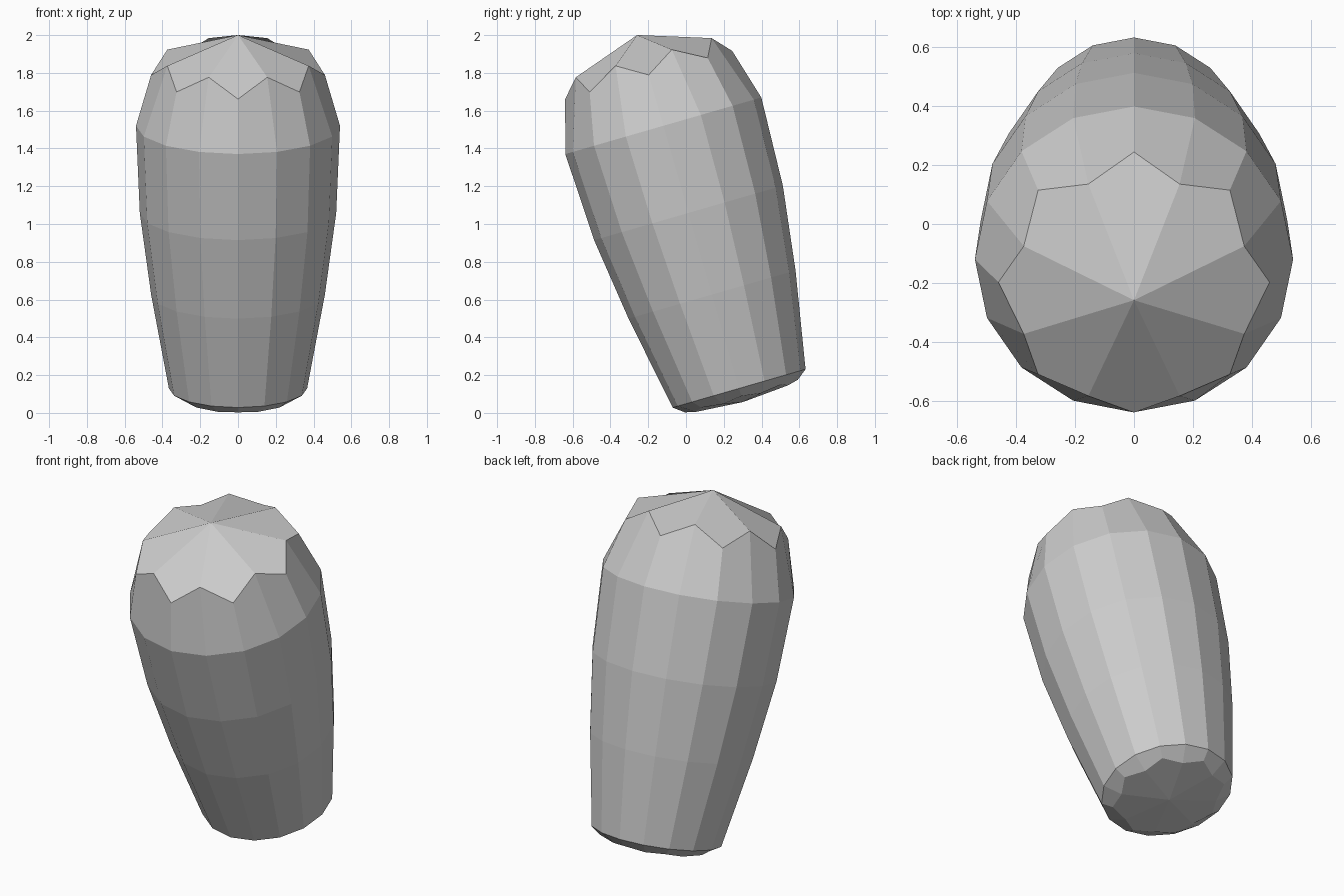
import bpy, bmesh
from math import sin, cos, pi, radians

if "Cube" in bpy.data.objects:
    bpy.data.objects.remove(bpy.data.objects["Cube"])

N = 16
# body rings along the axis, top to bottom: (radius, height)
RINGS = [(0.54, 0.0), (0.52, -0.48), (0.46, -0.93), (0.366, -1.447)]
# scalloped cap: outer points, inner points, apex height (for a 0.54 radius rim)
OUTER, INNER, APEX = (0.46, 0.28), (0.405, 0.375), 0.50

bm = bmesh.new()


def ring(profile):
    """Ring of N verts; profile(i) gives (radius, height)."""
    verts = []
    for i in range(N):
        r, h = profile(i)
        a = 2 * pi * i / N
        verts.append(bm.verts.new((r * sin(a), -r * cos(a), h)))
    return verts


def bridge(a, b):
    for i in range(N):
        j = (i + 1) % N
        bm.faces.new((a[i], a[j], b[j], b[i]))


def cap(rim, base, scale, height_scale):
    """Band from the rim to a zigzag ring, closed by eight kite faces."""
    def zigzag(i):
        r, h = INNER if i % 2 else OUTER
        return r * scale, base + h * height_scale
    z = ring(zigzag)
    bridge(rim, z)
    tip = bm.verts.new((0, 0, base + APEX * height_scale))
    for i in range(0, N, 2):
        bm.faces.new((tip, z[i - 1], z[i], z[(i + 1) % N]))


# tapered body
body = [ring(lambda i, p=p: p) for p in RINGS]
for lower, upper in zip(body[1:], body):
    bridge(lower, upper)

# domed top cap and shallow bottom cap
cap(body[0], 0.0, 1.0, 1.0)
cap(body[-1], RINGS[-1][1], RINGS[-1][0] / 0.54, -0.15)

bmesh.ops.recalc_face_normals(bm, faces=bm.faces)
mesh = bpy.data.meshes.new("tilted_capsule")
bm.to_mesh(mesh)
bm.free()
obj = bpy.data.objects.new("tilted_capsule", mesh)
bpy.context.collection.objects.link(obj)

# lean the whole body towards the front
obj.rotation_euler.x = radians(16.1)
obj.location = (0, -0.12, 1.52)
